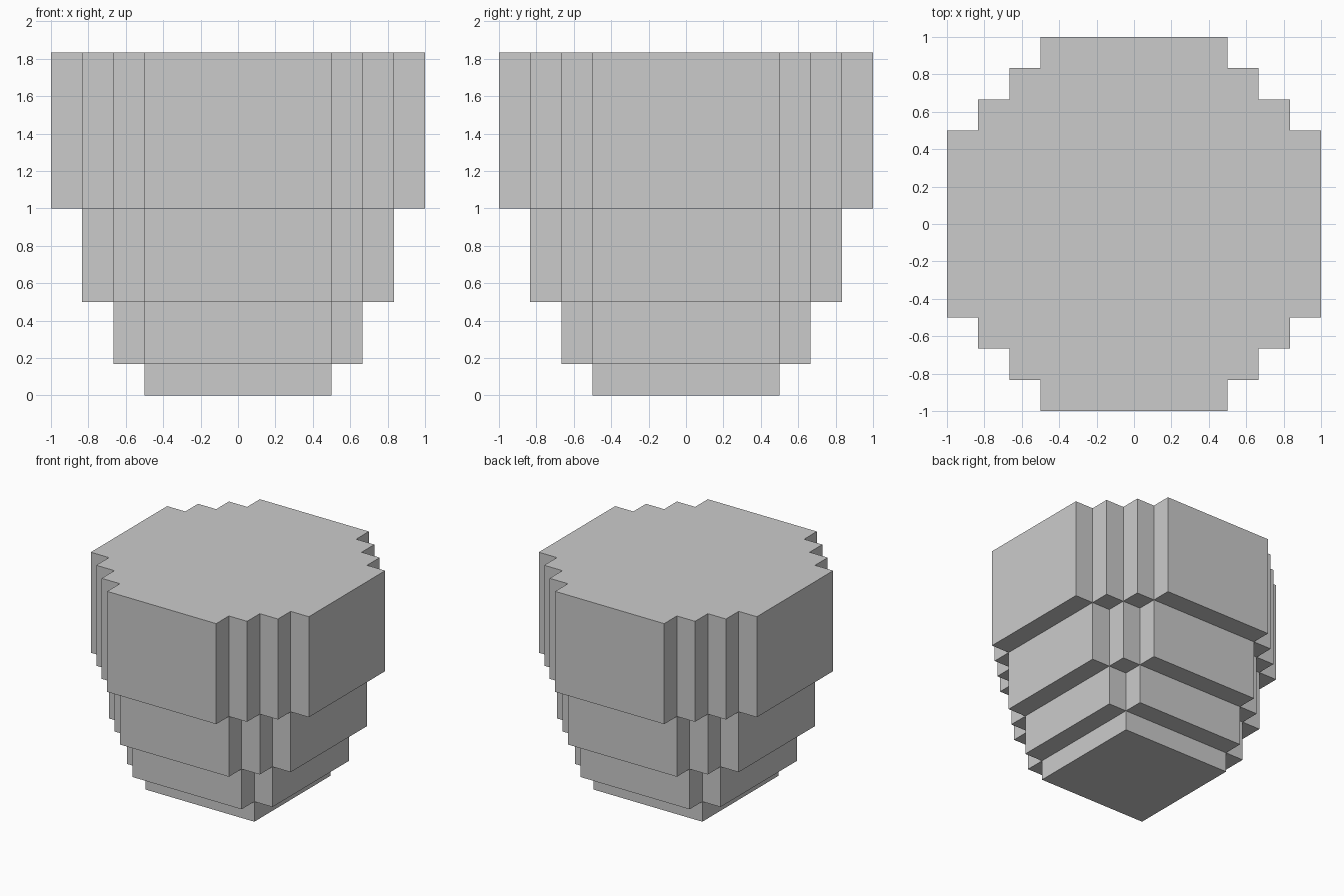
import bpy
import bmesh

if "Cube" in bpy.data.objects:
    bpy.data.objects.remove(bpy.data.objects["Cube"])

STEP = 1 / 6
LEVELS = [0, 1 / 6, 0.5, 1, 11 / 6]   # tier boundaries, bottom to top


def e(i):
    return 0.5 + i * STEP


def turn(p, k):
    # rotate a point by k quarter turns about z
    x, y = p
    for _ in range(k):
        x, y = -y, x
    return x, y


def outline(n):
    # stepped outline with n notches in each corner
    corner = []
    for i in range(n + 1):
        corner.append((e(n - i), e(i)))
        if i < n:
            corner.append((e(n - i - 1), e(i)))
    return [turn(p, k) for k in range(4) for p in corner]


bm = bmesh.new()


def face(points):
    bm.faces.new([bm.verts.new(p) for p in points])


def flat(points, z):
    face([(x, y, z) for x, y in points])


for n in range(4):
    z0, z1 = LEVELS[n], LEVELS[n + 1]
    pts = outline(n)
    # tier walls
    for a, b in zip(pts, pts[1:] + pts[:1]):
        face([(*a, z0), (*b, z0), (*b, z1), (*a, z1)])
    # underside ledges: one long strip per side, small squares in the corners
    if n:
        cells = [(e(n - 1), -0.5, e(n), 0.5)]
        cells += [(e(i - 1), e(n - i - 1), e(i), e(n - i)) for i in range(1, n)]
        for x0, y0, x1, y1 in cells:
            rect = [(x0, y0), (x0, y1), (x1, y1), (x1, y0)]
            for k in range(4):
                flat([turn(p, k) for p in rect], z0)

# base and top caps
flat(outline(0)[::-1], LEVELS[0])
flat(outline(3), LEVELS[-1])

bmesh.ops.remove_doubles(bm, verts=bm.verts[:], dist=1e-4)
bmesh.ops.recalc_face_normals(bm, faces=bm.faces[:])
mesh = bpy.data.meshes.new("stepped_body")
bm.to_mesh(mesh)
bm.free()
bpy.context.collection.objects.link(bpy.data.objects.new("stepped_body", mesh))
